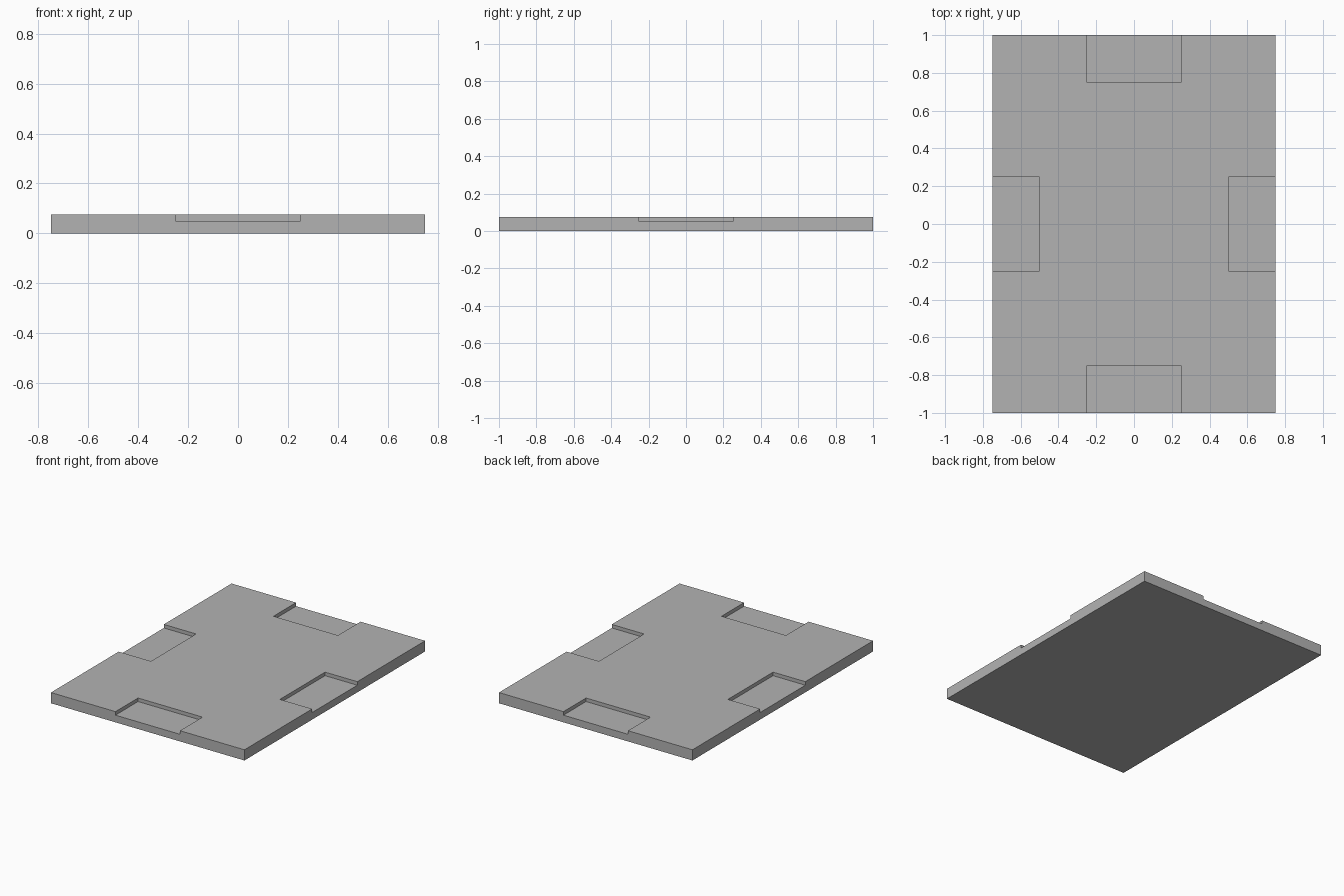
import bpy

cube = bpy.data.objects.get("Cube")
if cube:
    bpy.data.objects.remove(cube, do_unlink=True)

WIDTH, LENGTH, HEIGHT = 1.5, 2.0, 0.075
RECESS_FLOOR, RECESS_DEPTH, RECESS_WIDTH = 0.05, 0.25, 0.5

grey = bpy.data.materials.new("plain grey")
grey.use_nodes = True
colour = (0.45, 0.45, 0.45, 1)
grey.diffuse_color = colour
grey.node_tree.nodes["Principled BSDF"].inputs["Base Color"].default_value = colour


def box(name, centre, size):
    bpy.ops.mesh.primitive_cube_add(size=1, location=centre)
    obj = bpy.context.object
    obj.name = name
    obj.scale = size
    bpy.ops.object.transform_apply(location=True, rotation=False, scale=True)
    obj.data.materials.append(grey)
    return obj


# Flat base slab
slab = box("base_slab", (0, 0, HEIGHT / 2), (WIDTH, LENGTH, HEIGHT))

# One shallow recess in the middle of each edge, open to the side
cutters = []
for name, dx, dy in (("left", 1, 0), ("right", -1, 0), ("back", 0, 1), ("front", 0, -1)):
    centre = (dx * WIDTH / 2, dy * LENGTH / 2, RECESS_FLOOR + HEIGHT / 2)
    size = [2 * RECESS_DEPTH if d else RECESS_WIDTH for d in (dx, dy)] + [HEIGHT]
    cutter = box(name + "_recess_cutter", centre, size)
    cutter.hide_render = True
    cut = slab.modifiers.new(name + "_recess", "BOOLEAN")
    cut.operation = "DIFFERENCE"
    cut.solver = "EXACT"
    cut.object = cutter
    cutters.append(cutter)

# Bake the recesses into the slab and drop the cutters
bpy.context.view_layer.objects.active = slab
for modifier in list(slab.modifiers):
    bpy.ops.object.modifier_apply(modifier=modifier.name)
for cutter in cutters:
    bpy.data.objects.remove(cutter, do_unlink=True)
